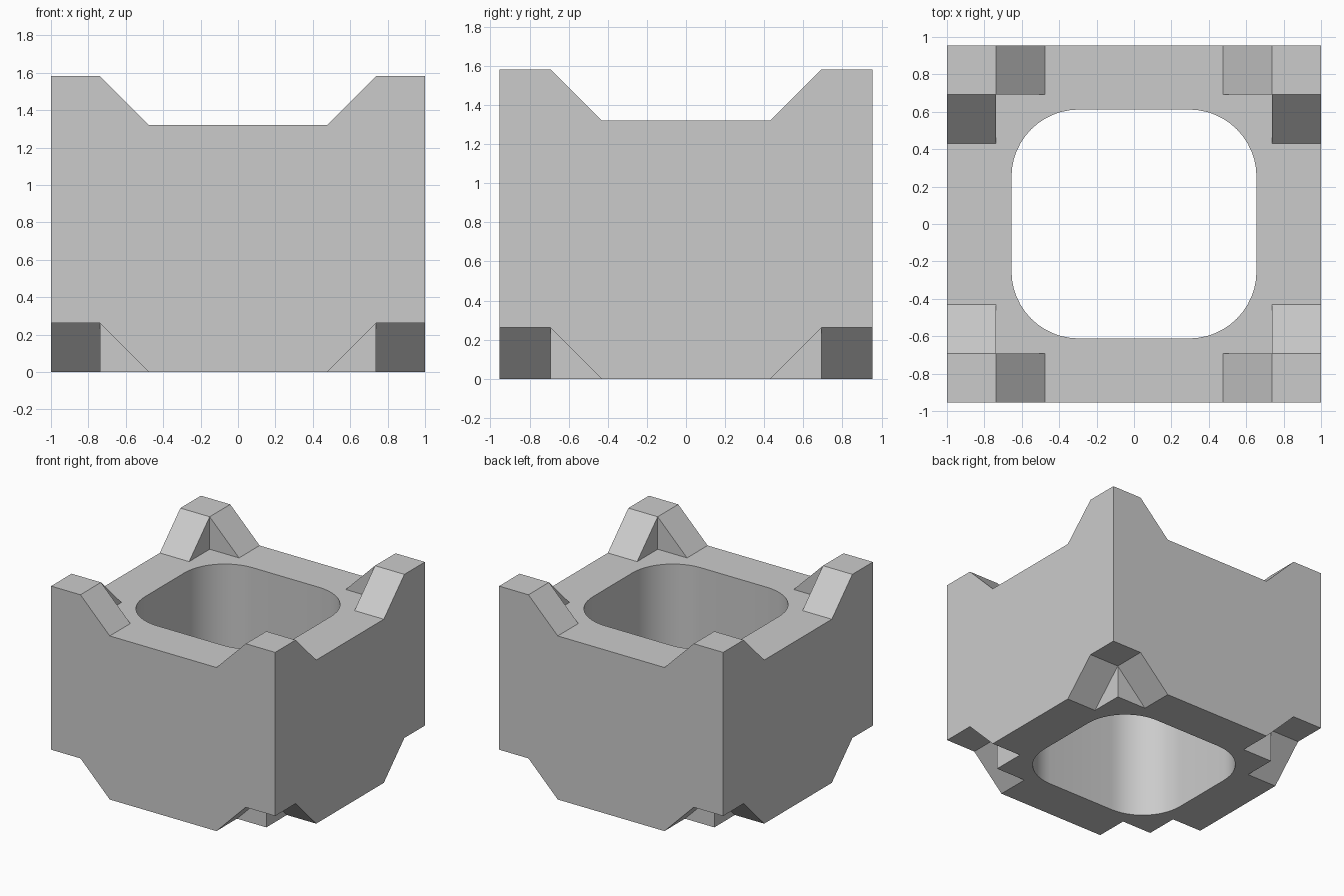
import bpy, bmesh, math
from mathutils import Vector

cube = bpy.data.objects.get("Cube")
if cube:
    bpy.data.objects.remove(cube, do_unlink=True)

HX, HY, BODY_TOP, S = 1.0, 0.955, 1.32, 0.262

grey = bpy.data.materials.new("plain_grey")
grey.use_nodes = True
colour = (0.6, 0.6, 0.6, 1)
grey.diffuse_color = colour
grey.node_tree.nodes["Principled BSDF"].inputs["Base Color"].default_value = colour


def make_object(name, bm):
    bmesh.ops.recalc_face_normals(bm, faces=bm.faces)
    mesh = bpy.data.meshes.new(name)
    bm.to_mesh(mesh)
    bm.free()
    mesh.materials.append(grey)
    obj = bpy.data.objects.new(name, mesh)
    bpy.context.collection.objects.link(obj)
    return obj


def prism(name, outline, z0, z1):
    bm = bmesh.new()
    base = bm.faces.new([bm.verts.new((x, y, z0)) for x, y in outline])
    top = bmesh.ops.extrude_face_region(bm, geom=[base])["geom"]
    verts = [v for v in top if isinstance(v, bmesh.types.BMVert)]
    bmesh.ops.translate(bm, verts=verts, vec=(0, 0, z1 - z0))
    return make_object(name, bm)


def corner_claws(name, z):
    """Four L-shaped corner posts, each with a ramp down both walls."""
    floor = [(0, 0), (2, 0), (2, 1), (1, 1), (1, 2), (0, 2)]
    roof = [(0, 0), (1, 0), (1, 1), (0, 1)]
    faces = [(0, 1, 2, 3, 4, 5), (6, 7, 8, 9), (7, 1, 2, 8), (9, 8, 4, 5),
             (0, 1, 7, 6), (0, 6, 9, 5), (2, 3, 8), (3, 4, 8)]
    bm = bmesh.new()
    for sx in (-1, 1):
        for sy in (-1, 1):
            points = [(u, v, 0) for u, v in floor] + [(u, v, 1) for u, v in roof]
            verts = [bm.verts.new((sx * (HX - S * u), sy * (HY - S * v), z + S * w))
                     for u, v, w in points]
            for f in faces:
                bm.faces.new([verts[i] for i in f])
    return make_object(name, bm)


def rounded_outline(hx, hy, r, steps):
    points = []
    for i, (sx, sy) in enumerate([(1, 1), (-1, 1), (-1, -1), (1, -1)]):
        for k in range(steps + 1):
            a = math.pi / 2 * (i + k / steps)
            points.append((sx * (hx - r) + r * math.cos(a), sy * (hy - r) + r * math.sin(a)))
    return points


def combine(target, tool, operation):
    mod = target.modifiers.new(operation.lower(), 'BOOLEAN')
    mod.operation, mod.solver, mod.object = operation, 'EXACT', tool
    bpy.context.view_layer.objects.active = target
    bpy.ops.object.modifier_apply(modifier=mod.name)
    bpy.data.objects.remove(tool, do_unlink=True)


# Block with raised corners, matching notches underneath, and a through hole
block = prism("stacking_block", [(-HX, -HY), (HX, -HY), (HX, HY), (-HX, HY)], 0, BODY_TOP)
combine(block, corner_claws("corner_notches", 0), 'DIFFERENCE')
combine(block, corner_claws("corner_claws", BODY_TOP), 'UNION')
combine(block, prism("hole_cutter", rounded_outline(0.655, 0.612, 0.36, 12), -0.5, 2), 'DIFFERENCE')

# Tidy flat faces and smooth the hole's rounded corners
bm = bmesh.new()
bm.from_mesh(block.data)
bmesh.ops.remove_doubles(bm, verts=bm.verts, dist=0.0005)
bmesh.ops.dissolve_limit(bm, angle_limit=math.radians(1), verts=bm.verts, edges=bm.edges)
bm.to_mesh(block.data)
bm.free()
bpy.ops.object.select_all(action='DESELECT')
block.select_set(True)
bpy.context.view_layer.objects.active = block
bpy.ops.object.shade_smooth_by_angle(angle=math.radians(30))
